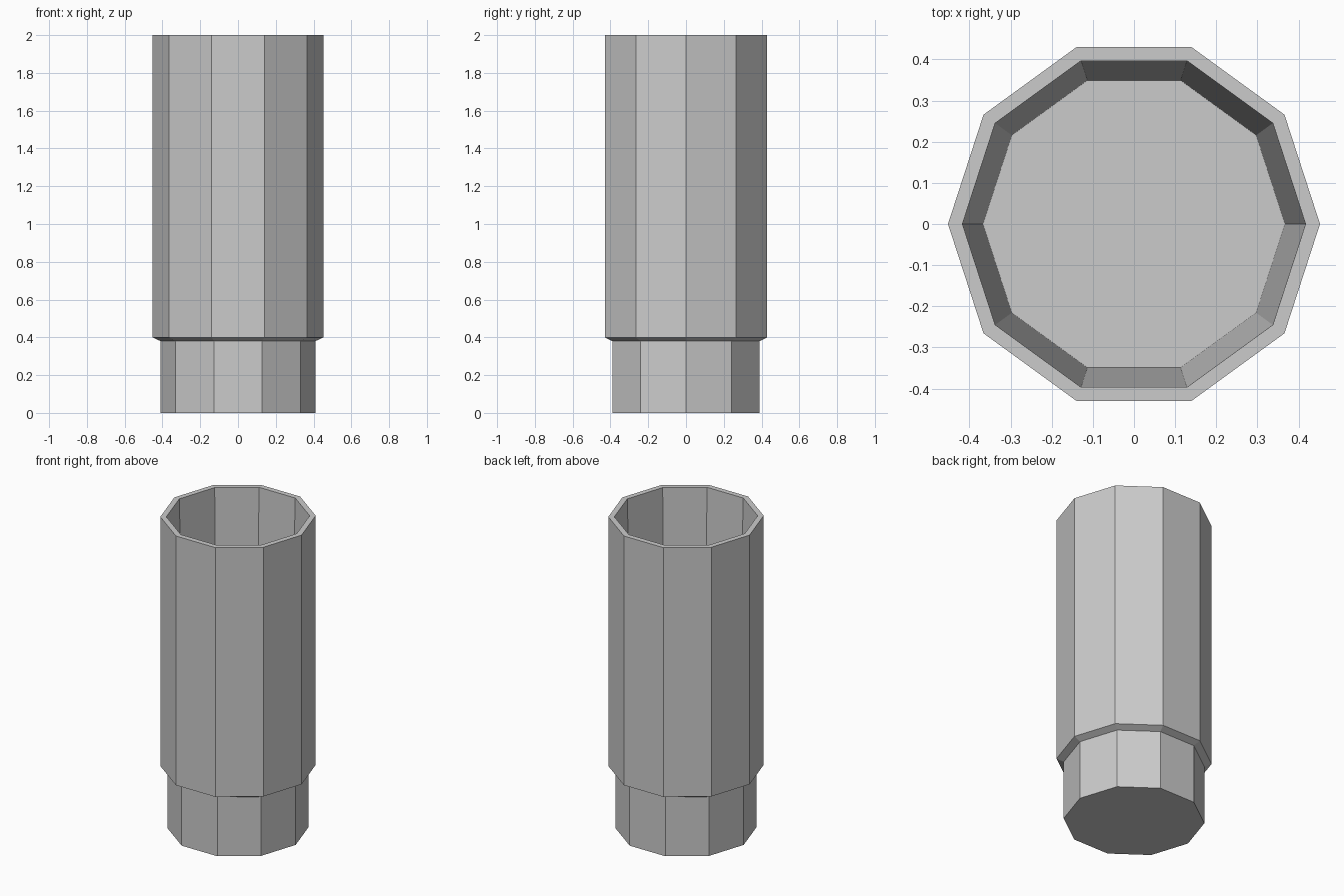
import bpy, bmesh
from math import cos, sin, pi

if "Cube" in bpy.data.objects:
    bpy.data.objects.remove(bpy.data.objects["Cube"])

SIDES = 10

# Profile (radius, z): base, shoulder, outer wall, rim, tapered inner wall, floor
PROFILE = [(0.41, 0.0), (0.41, 0.38), (0.452, 0.40), (0.452, 2.0),
           (0.417, 2.0), (0.367, 0.05)]


def ring(bm, r, z):
    return [bm.verts.new((r * cos(2 * pi * i / SIDES), r * sin(2 * pi * i / SIDES), z))
            for i in range(SIDES)]


bm = bmesh.new()
rings = [ring(bm, r, z) for r, z in PROFILE]

# Walls between neighbouring rings
for a, b in zip(rings, rings[1:]):
    for i in range(SIDES):
        j = (i + 1) % SIDES
        bm.faces.new((a[i], a[j], b[j], b[i]))

# Closed underside and inner floor
bm.faces.new(rings[0][::-1])
bm.faces.new(rings[-1])
bmesh.ops.recalc_face_normals(bm, faces=bm.faces[:])

mesh = bpy.data.meshes.new("cup")
bm.to_mesh(mesh)
bm.free()
cup = bpy.data.objects.new("cup", mesh)
bpy.context.collection.objects.link(cup)
